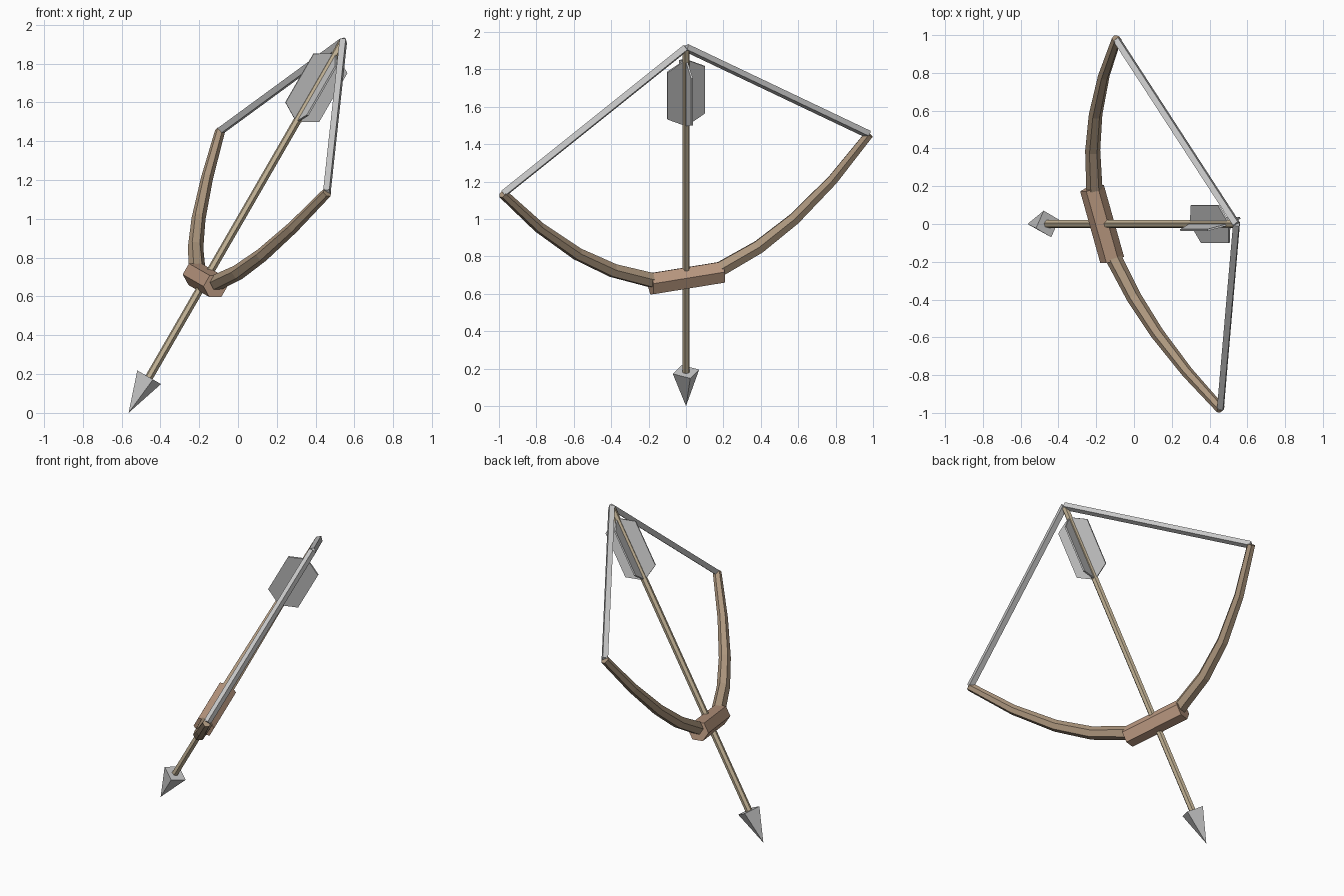
import bpy, math
from mathutils import Matrix, Vector

if "Cube" in bpy.data.objects:
    bpy.data.objects.remove(bpy.data.objects["Cube"])

# Local frame: arrow runs up Z from its tip, bow lies in the YZ plane
FRAME = (Matrix.Translation((-0.564, 0, 0))
         @ Matrix.Rotation(math.radians(30), 4, 'Y')
         @ Matrix.Rotation(math.radians(18), 4, 'Z'))


def material(name, rgb):
    m = bpy.data.materials.new(name)
    m.diffuse_color = (*rgb, 1)
    m.use_nodes = True
    m.node_tree.nodes["Principled BSDF"].inputs["Base Color"].default_value = m.diffuse_color
    return m


WOOD = material("limb_wood", (0.42, 0.31, 0.21))
LEATHER = material("grip_leather", (0.50, 0.32, 0.22))
PALE = material("shaft_wood", (0.56, 0.46, 0.31))


def make(name, verts, faces, mat=None):
    me = bpy.data.meshes.new(name)
    me.from_pydata(verts, [], faces)
    ob = bpy.data.objects.new(name, me)
    bpy.context.collection.objects.link(ob)
    ob.matrix_world = FRAME
    if mat:
        me.materials.append(mat)
    return ob


def tube(name, path, sides, mat=None):
    """Faceted tube along (y, z, radius) points, mitred at the joints."""
    pts = [Vector((0, y, z)) for y, z, r in path]
    verts, faces = [], []
    for i, (p, (_, _, r)) in enumerate(zip(pts, path)):
        dirs = []
        if i > 0:
            dirs.append((p - pts[i - 1]).normalized())
        if i < len(pts) - 1:
            dirs.append((pts[i + 1] - p).normalized())
        t = sum(dirs, Vector()).normalized()
        side = Vector((1, 0, 0))
        up = side.cross(t)
        for k in range(sides):
            a = 2 * math.pi * k / sides
            verts.append(p + r * (math.cos(a) * up + math.sin(a) * side))
    for i in range(len(pts) - 1):
        for k in range(sides):
            a, b = i * sides + k, i * sides + (k + 1) % sides
            faces.append((a, b, b + sides, a + sides))
    faces.append(tuple(reversed(range(sides))))
    faces.append(tuple(range(len(verts) - sides, len(verts))))
    return make(name, verts, faces, mat)


# Bow limbs and string halves, mirrored about the arrow
limb = [(0.15, 0.80, 0.044), (0.20, 0.815, 0.043), (0.41, 0.91, 0.040),
        (0.61, 1.048, 0.036), (0.825, 1.25, 0.031), (1.03, 1.495, 0.026)]
for s, label in ((1, "left"), (-1, "right")):
    tube("bow_limb_" + label, [(s * y, z, r) for y, z, r in limb], 6, WOOD)
    tube("bowstring_" + label, [(0, 2.213, 0.023), (s * 1.025, 1.495, 0.023)], 4)

# Grip
tube("grip", [(-0.2, 0.79, 0.065), (0.2, 0.79, 0.065)], 6, LEATHER)

# Arrow shaft and four-sided head
tube("arrow_shaft", [(0, 0.2, 0.021), (0, 2.21, 0.021)], 6, PALE)
R, H = 0.074, 0.212
make("arrow_head",
     [(0, 0, 0), (R, 0, H), (0, R, H), (-R, 0, H), (0, -R, H)],
     [(0, 2, 1), (0, 3, 2), (0, 4, 3), (0, 1, 4), (1, 2, 3, 4)])

# Two crossed fletching plates
outline = [(0, 1.73), (0.105, 1.79), (0.105, 2.08), (0, 2.14),
           (-0.105, 2.08), (-0.105, 1.79)]
T = 0.005
n = len(outline)
for i in range(2):
    verts = [(T * f, y, z) for f in (1, -1) for y, z in outline]
    faces = [tuple(range(n)), tuple(reversed(range(n, 2 * n)))]
    faces += [(k, k + n, (k + 1) % n + n, (k + 1) % n) for k in range(n)]
    fin = make("fletching_%d" % (i + 1), verts, faces)
    fin.matrix_world = FRAME @ Matrix.Rotation(i * math.pi / 2, 4, 'Z')
